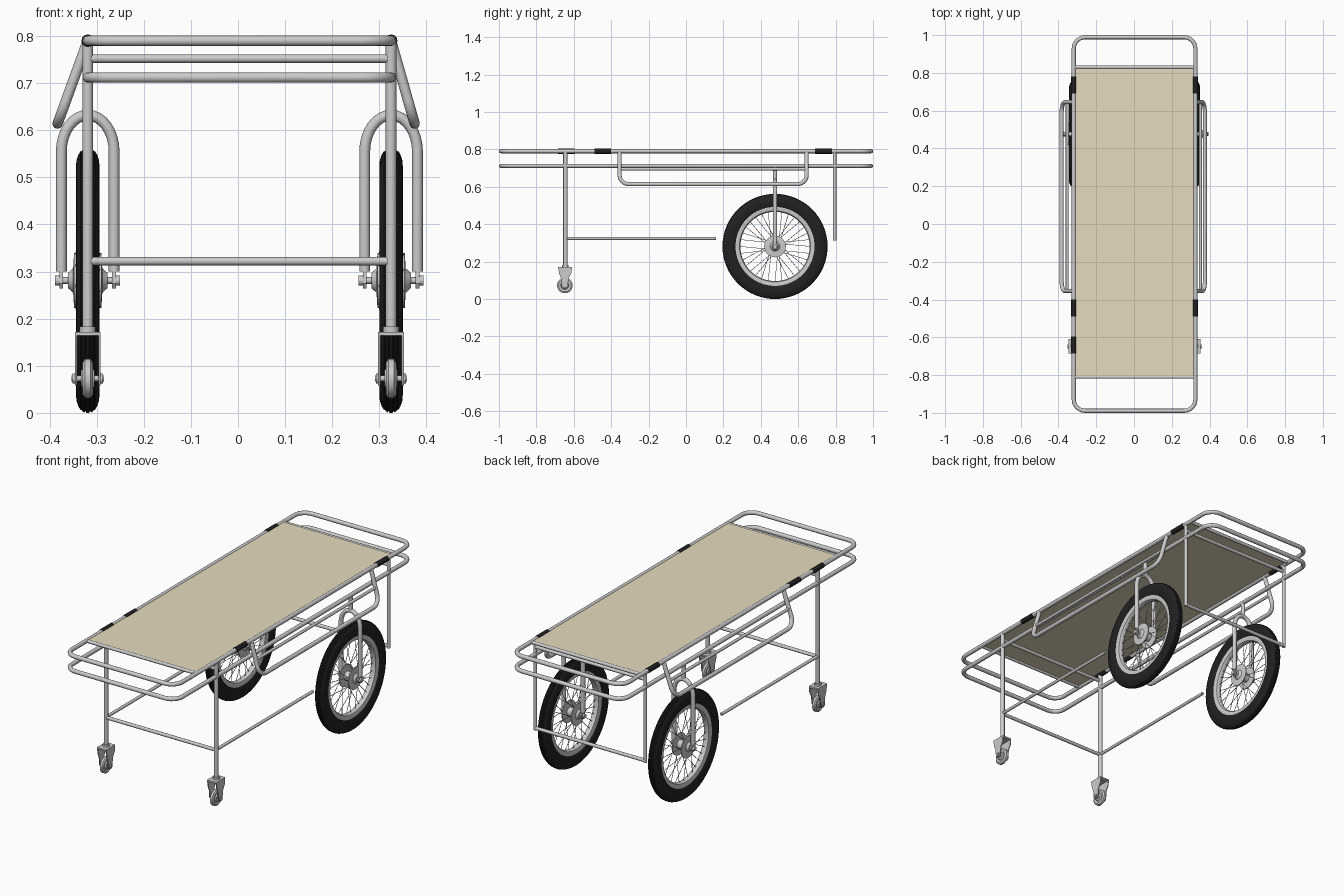
import bpy, bmesh
from math import pi, sin, cos
from mathutils import Vector as V

if "Cube" in bpy.data.objects:
    bpy.data.objects.remove(bpy.data.objects["Cube"])

CX, HW = 0.003, 0.322            # frame centre and half width
TOP, LOW = 0.79, 0.712           # heights of the two frame loops


def material(name, col):
    m = bpy.data.materials.new(name)
    m.diffuse_color = (*col, 1)
    m.use_nodes = True
    m.node_tree.nodes["Principled BSDF"].inputs["Base Color"].default_value = m.diffuse_color
    return m


BLACK = material("black_rubber", (0.015, 0.015, 0.015))
CANVAS = material("canvas", (0.8, 0.71, 0.52))


def fillet(pts, r, closed=False, n=7):
    """Round the corners of a polyline."""
    pts, out = [V(p) for p in pts], []
    for i, p in enumerate(pts):
        if not closed and i in (0, len(pts) - 1):
            out.append(p)
            continue
        a = p + (pts[i - 1] - p).normalized() * r
        b = p + (pts[(i + 1) % len(pts)] - p).normalized() * r
        c = a + b - p
        for k in range(n):
            t = k / (n - 1) * pi / 2
            out.append(c + (a - c) * cos(t) + (b - c) * sin(t))
    return out


def tube(name, paths, r, closed=False, mat=None, res=4):
    """Round tubes swept along one or more paths."""
    cu = bpy.data.curves.new(name, 'CURVE')
    cu.dimensions = '3D'
    cu.bevel_depth, cu.bevel_resolution, cu.use_fill_caps = r, res, True
    for path in paths:
        s = cu.splines.new('POLY')
        s.points.add(len(path) - 1)
        for q, p in zip(s.points, path):
            q.co = (*p, 1)
        s.use_cyclic_u = closed
    ob = bpy.data.objects.new(name, cu)
    bpy.context.collection.objects.link(ob)
    if mat:
        cu.materials.append(mat)
    return ob


def mesh_object(name, bm, mat=None, smooth=True):
    bmesh.ops.recalc_face_normals(bm, faces=bm.faces)
    me = bpy.data.meshes.new(name)
    bm.to_mesh(me)
    bm.free()
    ob = bpy.data.objects.new(name, me)
    bpy.context.collection.objects.link(ob)
    if mat:
        me.materials.append(mat)
    if smooth:
        bpy.ops.object.select_all(action='DESELECT')
        ob.select_set(True)
        bpy.context.view_layer.objects.active = ob
        bpy.ops.object.shade_smooth_by_angle(angle=0.6)
    return ob


def lathe(name, profile, centre, n=48, mat=None):
    """Revolve a closed (x, radius) profile around the x axis."""
    bm = bmesh.new()
    c = V(centre)
    rings = [[bm.verts.new(c + V((x, r * cos(2 * pi * i / n), r * sin(2 * pi * i / n))))
              for x, r in profile] for i in range(n)]
    m = len(profile)
    for i in range(n):
        a, b = rings[i], rings[(i + 1) % n]
        for j in range(m):
            k = (j + 1) % m
            bm.faces.new((a[j], a[k], b[k], b[j]))
    return mesh_object(name, bm, mat)


def plate(name, yz, x, t):
    """Flat plate with a y-z outline and thickness t along x."""
    bm = bmesh.new()
    f = bm.faces.new([bm.verts.new((x - t / 2, y, z)) for y, z in yz])
    g = bmesh.ops.extrude_face_region(bm, geom=[f])
    bmesh.ops.translate(bm, vec=(t, 0, 0),
                        verts=[v for v in g['geom'] if isinstance(v, bmesh.types.BMVert)])
    return mesh_object(name, bm)


L, R = CX - HW, CX + HW

# upper and lower frame loops
for name, z in (("upper_frame", TOP), ("lower_frame", LOW)):
    y = 0.989
    tube(name, [fillet([(L, -y, z), (R, -y, z), (R, y, z), (L, y, z)], 0.06, True)], 0.011, True)

# canvas bed with its end bars
bm = bmesh.new()
bmesh.ops.create_cube(bm, size=1)
for v in bm.verts:
    v.co = (CX + v.co.x * 0.625, 0.01 + v.co.y * 1.63, TOP + 0.003 + v.co.z * 0.006)
mesh_object("canvas_bed", bm, CANVAS, False)
tube("bed_end_bars", [[(L, y, TOP), (R, y, TOP)] for y in (-0.81, 0.83)], 0.009)

# cross bars between legs
tube("cross_bars", [[(L, y, z), (R, y, z)] for y, z in
                    ((-0.645, 0.752), (0.795, 0.752), (-0.645, 0.322), (0.795, 0.322))], 0.009)

for side, x, s, lean in (("left", L, -1, 0.064), ("right", R, 1, 0.05)):
    # legs and lower side bar
    tube(side + "_front_leg", [[(x, -0.645, 0.165), (x, -0.645, TOP)]], 0.0115)
    tube(side + "_back_leg", [[(x, 0.795, 0.313), (x, 0.795, TOP)]], 0.009)
    tube(side + "_lower_side_bar", [[(x, -0.645, 0.324), (x, 0.16, 0.324)]], 0.008)

    # black sleeves on the upper frame
    spots = [-0.445, 0.735] + ([-0.64] if s < 0 else [])
    tube(side + "_sleeves", [[(x, y - 0.045, TOP), (x, y + 0.045, TOP)] for y in spots],
         0.0135, mat=BLACK)

    # outward leaning side guard with middle bar
    xo, xm = x + s * lean, x + s * lean * 0.54
    tube(side + "_guard", [fillet([(x, -0.355, TOP), (xo, -0.355, 0.614),
                                   (xo, 0.645, 0.614), (x, 0.645, TOP)], 0.05)], 0.011)
    tube(side + "_guard_middle_bar", [[(xm, -0.355, 0.695), (xm, 0.645, 0.695)]], 0.008)

    # wheel fork
    wy, wz = 0.476, 0.281
    arch = [(x + 0.056 * cos(pi * k / 16), wy, 0.555 + 0.077 * sin(pi * k / 16)) for k in range(17)]
    tube(side + "_fork", [[(x + 0.056, wy, 0.3)] + arch + [(x - 0.056, wy, 0.3)]], 0.0115)
    tube(side + "_fork_stem", [[(x, wy, 0.63), (x, wy, LOW)]], 0.011)
    for d in (-0.056, 0.056):
        plate(side + "_fork_tip", [(wy - 0.011, 0.305), (wy - 0.013, 0.275), (wy - 0.006, 0.264),
                                   (wy + 0.006, 0.264), (wy + 0.013, 0.275), (wy + 0.011, 0.305)],
              x + d, 0.008)
    tube(side + "_axle", [[(x - 0.069, wy, wz), (x + 0.069, wy, wz)]], 0.007)
    tube(side + "_axle_nuts", [[(x + d - 0.005, wy, wz), (x + d + 0.005, wy, wz)]
                               for d in (-0.064, 0.064)], 0.011)

    # tyre with grooves, rim, hub and spokes
    half = [(0.003, 0.281), (0.005, 0.277), (0.007, 0.280), (0.011, 0.278), (0.013, 0.274),
            (0.015, 0.275), (0.020, 0.267), (0.024, 0.255), (0.025, 0.240), (0.022, 0.222),
            (0.016, 0.205)]
    c = (x, wy, wz)
    lathe(side + "_tyre", half + [(-a, b) for a, b in reversed(half)], c, 64, BLACK)
    lathe(side + "_rim", [(-0.018, 0.212), (0.018, 0.212), (0.019, 0.206), (0.014, 0.190),
                          (0.006, 0.185), (-0.006, 0.185), (-0.014, 0.190), (-0.019, 0.206)], c, 64)
    lathe(side + "_hub", [(-0.042, 0.006), (-0.042, 0.016), (-0.031, 0.026), (-0.029, 0.058),
                          (-0.024, 0.058), (-0.022, 0.024), (0.022, 0.024), (0.024, 0.058),
                          (0.029, 0.058), (0.031, 0.026), (0.042, 0.016), (0.042, 0.006)], c, 32)
    spokes = []
    for k in range(32):
        a = 2 * pi * k / 32
        b = a + (0.25 if k % 4 < 2 else -0.25)
        h = 0.026 if k % 2 else -0.026
        spokes.append([(x + h, wy + 0.052 * cos(b), wz + 0.052 * sin(b)),
                       (x, wy + 0.188 * cos(a), wz + 0.188 * sin(a))])
    tube(side + "_spokes", spokes, 0.0015, res=1)

    # caster: swivel head, fork plates, wheel and axle
    cy, cz = -0.648, 0.073
    tube(side + "_caster_head", [[(x, -0.645, 0.163), (x, -0.645, 0.183)]], 0.017)
    bm = bmesh.new()
    bmesh.ops.create_cube(bm, size=1)
    for v in bm.verts:
        v.co = (x + v.co.x * 0.054, -0.647 + v.co.y * 0.075, 0.168 + v.co.z * 0.008)
    mesh_object(side + "_caster_top", bm, None, False)
    for d in (-0.025, 0.025):
        plate(side + "_caster_fork", [(-0.684, 0.172), (-0.61, 0.172), (-0.612, 0.14),
                                      (-0.628, 0.11), (-0.632, 0.07), (-0.642, 0.058),
                                      (-0.655, 0.058), (-0.664, 0.07), (-0.668, 0.11),
                                      (-0.678, 0.135)], x + d, 0.005)
    lathe(side + "_caster_wheel", [(-0.012, 0.004), (-0.014, 0.018), (-0.008, 0.022), (-0.011, 0.034),
                                   (-0.006, 0.042), (0.006, 0.042), (0.011, 0.034), (0.008, 0.022),
                                   (0.014, 0.018), (0.012, 0.004)], (x, cy, cz), 32)
    tube(side + "_caster_axle", [[(x - 0.034, cy, cz), (x + 0.034, cy, cz)]], 0.006)
    tube(side + "_caster_nuts", [[(x + d - 0.003, cy, cz), (x + d + 0.003, cy, cz)]
                                 for d in (-0.029, 0.029)], 0.011)
